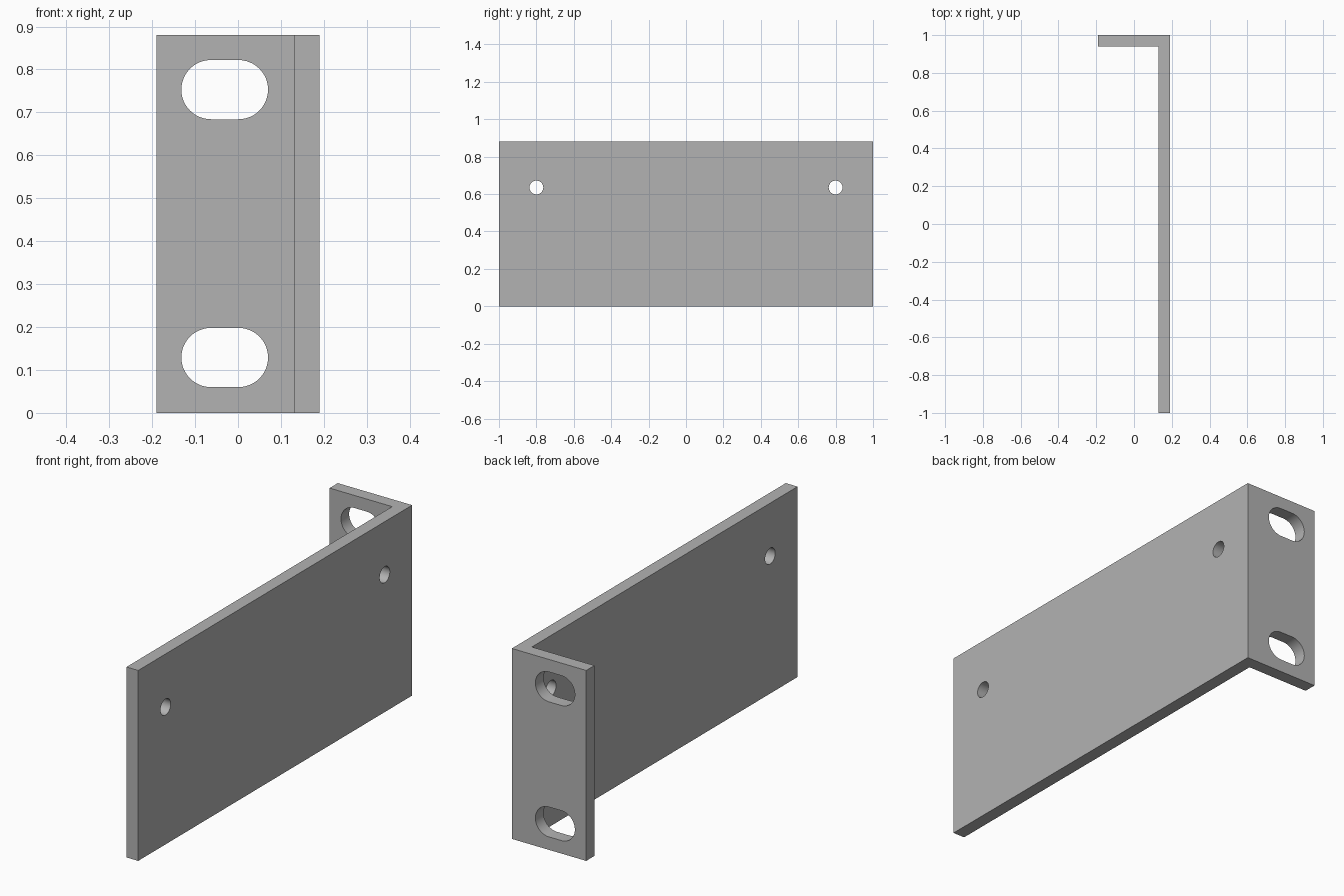
import bpy, bmesh
from math import sin, cos, pi, radians
from mathutils import Matrix, Vector

default_cube = bpy.data.objects.get("Cube")
if default_cube:
    bpy.data.objects.remove(default_cube, do_unlink=True)

WIDTH, LENGTH, HEIGHT, THICK = 0.38, 2.0, 0.88, 0.06
X, Y = WIDTH / 2, LENGTH / 2

grey = bpy.data.materials.new("plain grey metal")
grey.use_nodes = True
colour = (0.45, 0.45, 0.45, 1)
grey.diffuse_color = colour
grey.node_tree.nodes["Principled BSDF"].inputs["Base Color"].default_value = colour


def prism(name, outline, depth, matrix=Matrix()):
    """Extrude a flat outline along its local z, then place it."""
    bm = bmesh.new()
    face = bm.faces.new([bm.verts.new((x, y, 0)) for x, y in outline])
    result = bmesh.ops.extrude_face_region(bm, geom=[face])
    top = [v for v in result["geom"] if isinstance(v, bmesh.types.BMVert)]
    bmesh.ops.translate(bm, verts=top, vec=(0, 0, depth))
    bm.transform(matrix)
    bmesh.ops.recalc_face_normals(bm, faces=bm.faces)
    mesh = bpy.data.meshes.new(name)
    bm.to_mesh(mesh)
    bm.free()
    mesh.materials.append(grey)
    obj = bpy.data.objects.new(name, mesh)
    bpy.context.collection.objects.link(obj)
    return obj


def rounded_slot(half_length, radius, steps=24):
    """Outline of a slot; a half length equal to the radius gives a circle."""
    shift = half_length - radius
    points = []
    for side in (1, -1):
        count = steps + 1 if shift > 0 else steps
        for i in range(count):
            a = -pi / 2 + pi * i / steps
            points.append((side * (shift + radius * cos(a)), side * radius * sin(a)))
    return points


# L-shaped bracket: long plate with a flange at the back
bracket = prism("angle_bracket", [
    (X, -Y), (X, Y), (-X, Y), (-X, Y - THICK),
    (X - THICK, Y - THICK), (X - THICK, -Y)], HEIGHT)

# Slots through the flange and round holes through the plate
through_y = Matrix.Rotation(radians(90), 4, "X")
through_x = Matrix.Rotation(radians(90), 4, "Y")
cutters = []
for z in (0.129, 0.753):
    place = Matrix.Translation(Vector((-0.031, Y + THICK, z))) @ through_y
    cutters.append(prism("slot_cutter", rounded_slot(0.101, 0.069), THICK * 3, place))
for y in (-0.8, 0.8):
    place = Matrix.Translation(Vector((X - THICK * 2, y, 0.635))) @ through_x
    cutters.append(prism("hole_cutter", rounded_slot(0.037, 0.037), THICK * 3, place))

bpy.ops.object.select_all(action="DESELECT")
bracket.select_set(True)
bpy.context.view_layer.objects.active = bracket
for cutter in cutters:
    cutter.hide_render = True
    cut = bracket.modifiers.new("cut", "BOOLEAN")
    cut.operation = "DIFFERENCE"
    cut.solver = "EXACT"
    cut.object = cutter
    bpy.ops.object.modifier_apply(modifier=cut.name)
    bpy.data.objects.remove(cutter, do_unlink=True)

bpy.ops.object.shade_smooth_by_angle(angle=radians(30))
